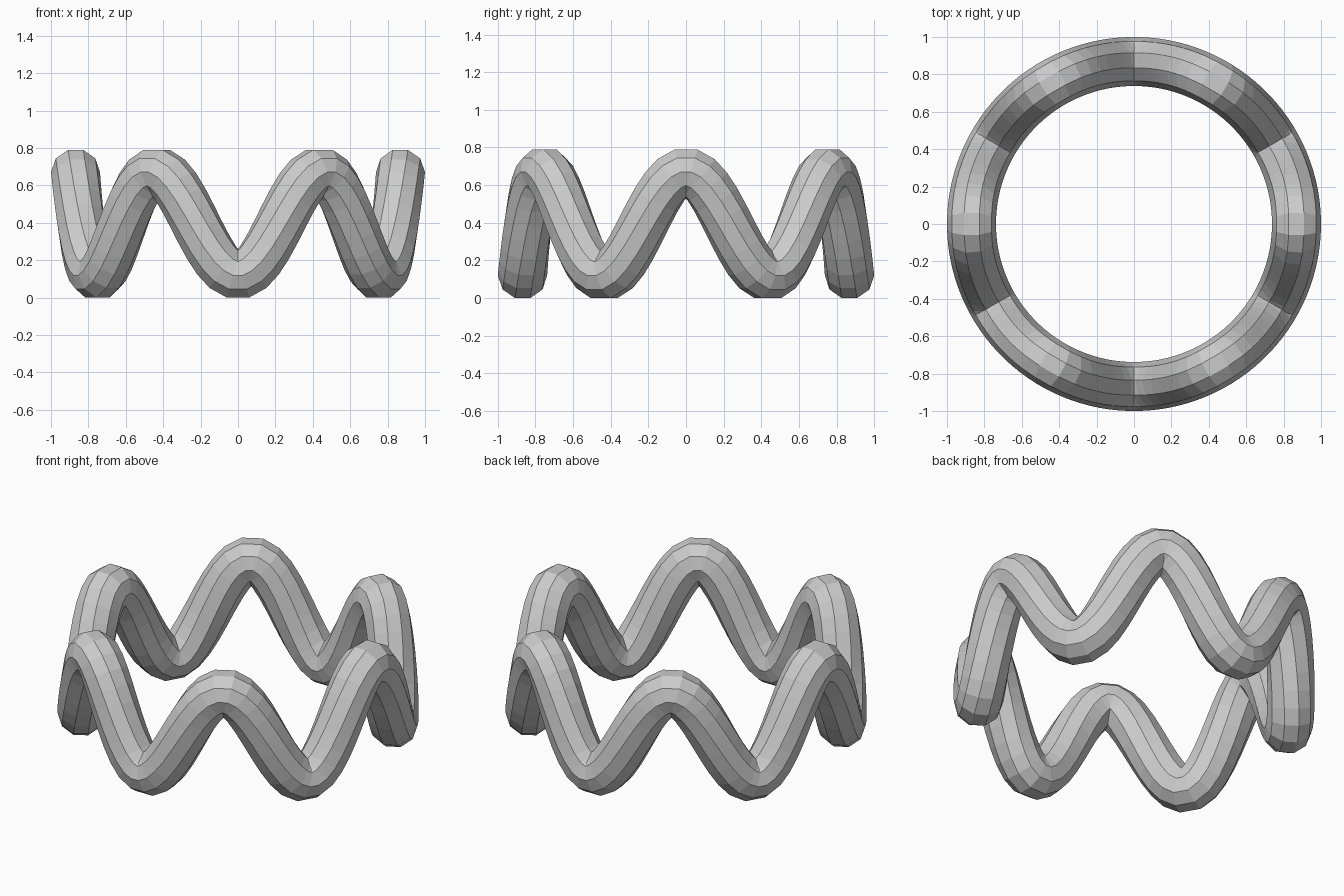
import bpy, bmesh
from math import sin, cos, pi
from mathutils import Vector

if "Cube" in bpy.data.objects:
    bpy.data.objects.remove(bpy.data.objects["Cube"])

RING, TUBE, AMP, MID = 0.869, 0.131, 0.279, 0.395   # ring radius, tube radius, wave height, mid height
WAVES, STEPS, SIDES = 6, 120, 10

bm = bmesh.new()
rings = []
# Sweep a ten-sided section along a six-peaked wave wrapped round a circle
for i in range(STEPS):
    a = 2 * pi * (i + 0.5) / STEPS
    out = Vector((cos(a), sin(a), 0))
    side = Vector((-sin(a), cos(a), 0))
    centre = out * RING + Vector((0, 0, MID + AMP * cos(WAVES * a)))
    tangent = (side * RING + Vector((0, 0, -AMP * WAVES * sin(WAVES * a)))).normalized()
    up = out.cross(tangent)
    rings.append([bm.verts.new(centre + TUBE * (out * cos(2 * pi * k / SIDES) + up * sin(2 * pi * k / SIDES)))
                  for k in range(SIDES)])

# Skin neighbouring sections, closing the loop
for i in range(STEPS):
    r, s = rings[i], rings[(i + 1) % STEPS]
    for k in range(SIDES):
        n = (k + 1) % SIDES
        bm.faces.new((r[k], s[k], s[n], r[n]))

# Orient faces outward and stand on the ground
bmesh.ops.recalc_face_normals(bm, faces=bm.faces)
low = min(v.co.z for v in bm.verts)
bmesh.ops.translate(bm, verts=bm.verts, vec=(0, 0, -low))

mesh = bpy.data.meshes.new("wavy_ring")
bm.to_mesh(mesh)
bm.free()
bpy.context.collection.objects.link(bpy.data.objects.new("wavy_ring", mesh))
